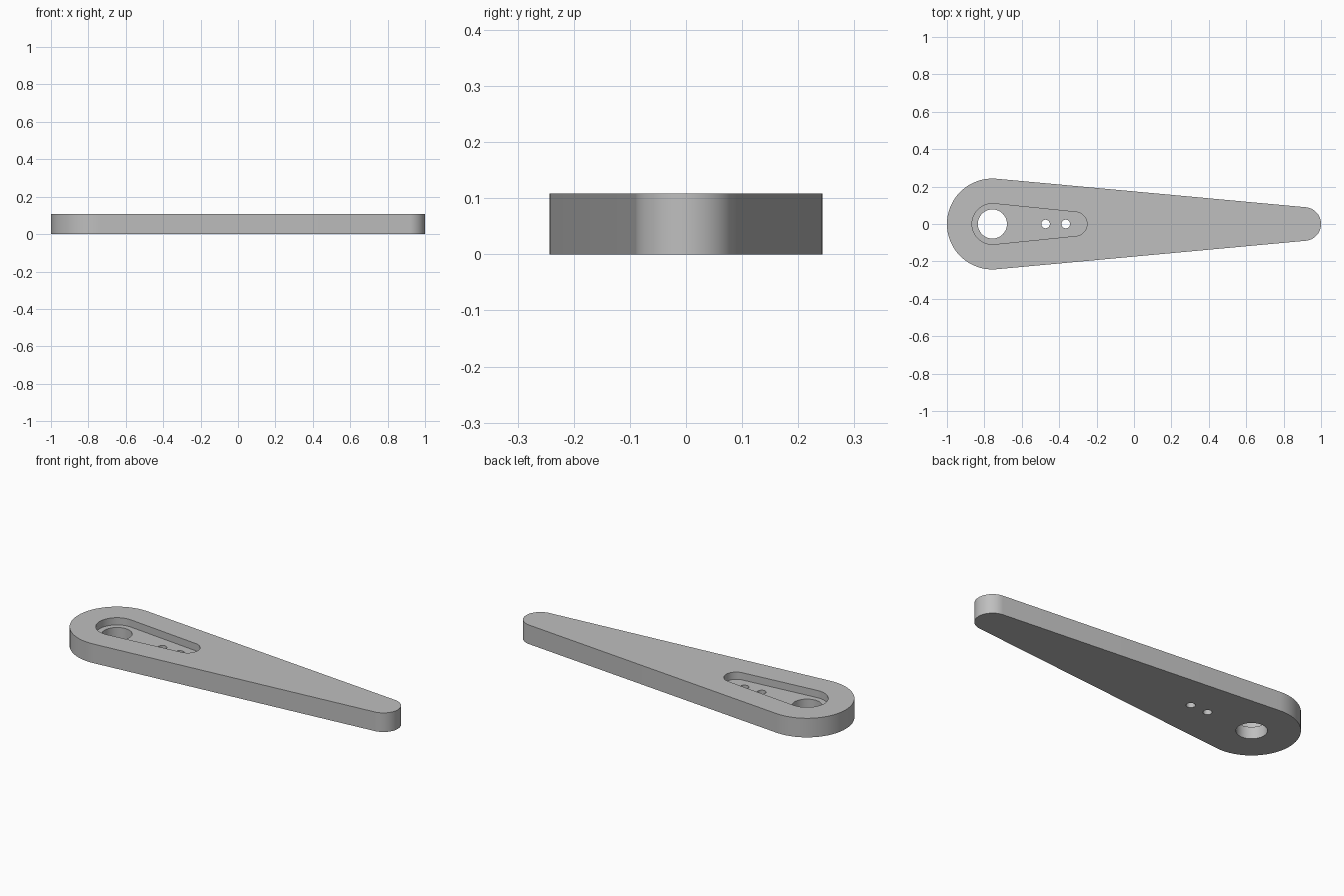
import bpy, bmesh, math

if "Cube" in bpy.data.objects:
    bpy.data.objects.remove(bpy.data.objects["Cube"])

HEIGHT = 0.108      # plate thickness
FLOOR = 0.067       # height of the pocket floor
HUB_X = -0.757      # centre of the wide end


def tapered_profile(x1, r1, x2, r2, steps=40):
    """Outline of two circles joined by their common tangents."""
    a = math.acos((r1 - r2) / (x2 - x1))
    pts = []
    for i in range(steps + 1):            # narrow end
        t = -a + 2 * a * i / steps
        pts.append((x2 + r2 * math.cos(t), r2 * math.sin(t)))
    for i in range(steps + 1):            # wide end
        t = a + (2 * math.pi - 2 * a) * i / steps
        pts.append((x1 + r1 * math.cos(t), r1 * math.sin(t)))
    return pts


def circle_profile(x, r, steps=48):
    return [(x + r * math.cos(2 * math.pi * i / steps),
             r * math.sin(2 * math.pi * i / steps)) for i in range(steps)]


def prism(name, pts, z0, z1):
    """Extrude a closed outline from z0 to z1."""
    bm = bmesh.new()
    face = bm.faces.new([bm.verts.new((x, y, z0)) for x, y in pts])
    ext = bmesh.ops.extrude_face_region(bm, geom=[face])
    top = [v for v in ext["geom"] if isinstance(v, bmesh.types.BMVert)]
    bmesh.ops.translate(bm, verts=top, vec=(0, 0, z1 - z0))
    bmesh.ops.recalc_face_normals(bm, faces=bm.faces)
    mesh = bpy.data.meshes.new(name)
    bm.to_mesh(mesh)
    bm.free()
    obj = bpy.data.objects.new(name, mesh)
    bpy.context.collection.objects.link(obj)
    return obj


# Tapered arm body
arm = prism("lever_arm", tapered_profile(HUB_X, 0.243, 0.91, 0.09), 0, HEIGHT)
grey = bpy.data.materials.new("light grey")
grey.diffuse_color = (0.52, 0.52, 0.52, 1)
grey.use_nodes = True
grey.node_tree.nodes["Principled BSDF"].inputs["Base Color"].default_value = grey.diffuse_color
arm.data.materials.append(grey)

# Pocket in the top, shaft hole and two small screw holes
cutters = [
    prism("pocket_cutter", tapered_profile(HUB_X, 0.109, -0.315, 0.064), FLOOR, 0.2),
    prism("shaft_hole_cutter", circle_profile(HUB_X, 0.078), -0.1, 0.25),
    prism("screw_hole_cutter_1", circle_profile(-0.473, 0.023, 32), -0.1, 0.25),
    prism("screw_hole_cutter_2", circle_profile(-0.365, 0.023, 32), -0.1, 0.25),
]
bpy.context.view_layer.objects.active = arm
arm.select_set(True)
for cutter in cutters:
    cutter.hide_render = True
    mod = arm.modifiers.new(cutter.name, "BOOLEAN")
    mod.operation = "DIFFERENCE"
    mod.solver = "EXACT"
    mod.object = cutter
    bpy.ops.object.modifier_apply(modifier=mod.name)
    bpy.data.objects.remove(cutter)

# Smooth round walls, crisp rims
bpy.ops.object.shade_smooth_by_angle(angle=math.radians(30))
